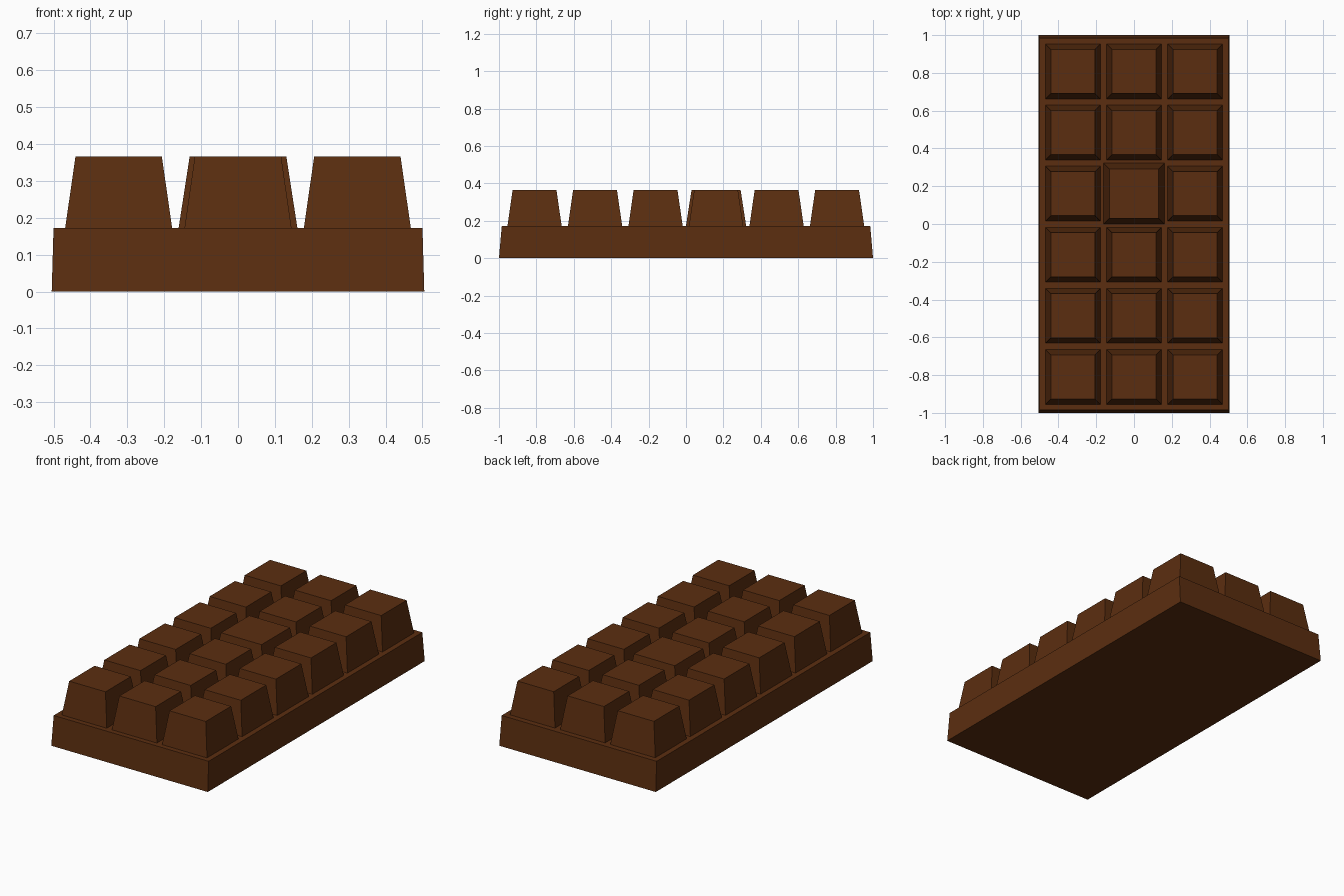
import bpy, bmesh

if "Cube" in bpy.data.objects:
    bpy.data.objects.remove(bpy.data.objects["Cube"])

BASE_TOP, BLOCK_TOP = 0.172, 0.366
PITCH = 0.3235

chocolate = bpy.data.materials.new("dark_chocolate_brown")
chocolate.diffuse_color = (0.105, 0.027, 0.005, 1.0)
chocolate.use_nodes = True
chocolate.node_tree.nodes["Principled BSDF"].inputs["Base Color"].default_value = chocolate.diffuse_color


def frustum(name, center, bottom, top, z0, z1):
    """Four-sided tapered block; bottom and top are (half x, half y)."""
    bm = bmesh.new()
    bmesh.ops.create_cube(bm, size=2.0)
    for v in bm.verts:
        hx, hy = top if v.co.z > 0 else bottom
        v.co = (v.co.x * hx, v.co.y * hy, z1 - z0 if v.co.z > 0 else 0.0)
    mesh = bpy.data.meshes.new(name)
    bm.to_mesh(mesh)
    bm.free()
    mesh.materials.append(chocolate)
    obj = bpy.data.objects.new(name, mesh)
    obj.location = (center[0], center[1], z0)
    bpy.context.collection.objects.link(obj)
    return obj


# Slab under the pieces
frustum("bar_base", (0, 0), (0.505, 1.0), (0.5, 0.985), 0.0, BASE_TOP)

# Grid of 3 x 6 tapered pieces; one middle piece is slightly larger
for col in range(3):
    for row in range(6):
        large = (col, row) == (1, 3)
        b, t = (0.161, 0.131) if large else (0.145, 0.117)
        center = ((col - 1) * PITCH, (row - 2.5) * PITCH - 0.001)
        frustum(f"chocolate_piece_{col + 1}_{row + 1}", center,
                (b, b), (t, t), BASE_TOP, BLOCK_TOP)
